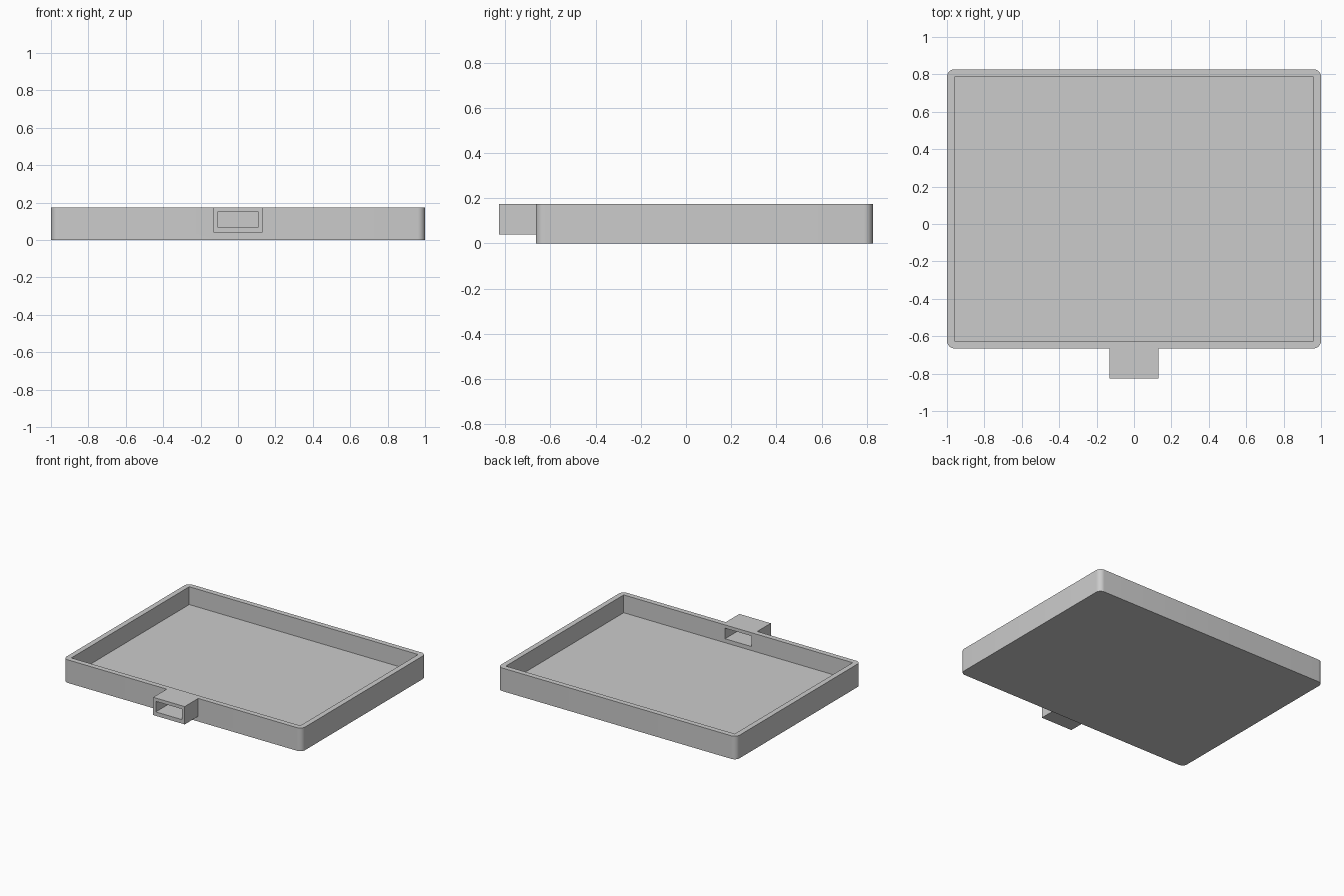
import bpy
import bmesh
import math
from mathutils import Vector

cube = bpy.data.objects.get("Cube")
if cube:
    bpy.data.objects.remove(cube, do_unlink=True)

grey = bpy.data.materials.new("plain_grey")
grey.use_nodes = True
colour = (0.6, 0.6, 0.6, 1)
grey.diffuse_color = colour
grey.node_tree.nodes["Principled BSDF"].inputs["Base Color"].default_value = colour


def box(name, low, high, radius=0):
    """Box between two corners, with optional rounded upright edges."""
    low, high = Vector(low), Vector(high)
    bm = bmesh.new()
    bmesh.ops.create_cube(bm, size=1)
    for v in bm.verts:
        v.co = (low + high) / 2 + v.co * (high - low)
    if radius:
        upright = [e for e in bm.edges
                   if abs(e.verts[0].co.z - e.verts[1].co.z) > 0.01]
        bmesh.ops.bevel(bm, geom=upright, offset=radius, segments=8,
                        profile=0.5, affect='EDGES')
    mesh = bpy.data.meshes.new(name)
    bm.to_mesh(mesh)
    bm.free()
    mesh.materials.append(grey)
    obj = bpy.data.objects.new(name, mesh)
    bpy.context.collection.objects.link(obj)
    return obj


def combine(target, tool, operation):
    """Apply a boolean to the target and discard the tool."""
    mod = target.modifiers.new(tool.name, 'BOOLEAN')
    mod.object = tool
    mod.operation = operation
    mod.solver = 'EXACT'
    bpy.context.view_layer.objects.active = target
    bpy.ops.object.modifier_apply(modifier=mod.name)
    bpy.data.objects.remove(tool, do_unlink=True)


TOP, FLOOR, WALL = 0.175, 0.04, 0.04
FRONT, BACK, SPOUT_END = -0.665, 0.827, -0.827

# Tray body with rounded corners, and the spout on its front wall
tray = box("tray", (-1, FRONT, 0), (1, BACK, TOP), radius=0.04)
spout = box("spout", (-0.132, SPOUT_END, FLOOR), (0.132, FRONT + WALL / 2, TOP))
combine(tray, spout, 'UNION')

# Square-cornered cavity
cavity = box("cavity_cutter", (WALL - 1, FRONT + WALL, FLOOR),
             (1 - WALL, BACK - WALL, TOP + 0.1))
combine(tray, cavity, 'DIFFERENCE')

# Channel running through the spout into the cavity
channel = box("channel_cutter", (-0.11, SPOUT_END - 0.1, 0.07),
              (0.11, FRONT + WALL * 2, 0.15))
combine(tray, channel, 'DIFFERENCE')

# Smooth rounded corners, crisp edges elsewhere
bpy.ops.object.select_all(action='DESELECT')
tray.select_set(True)
bpy.context.view_layer.objects.active = tray
bpy.ops.object.shade_smooth_by_angle(angle=math.radians(30))
